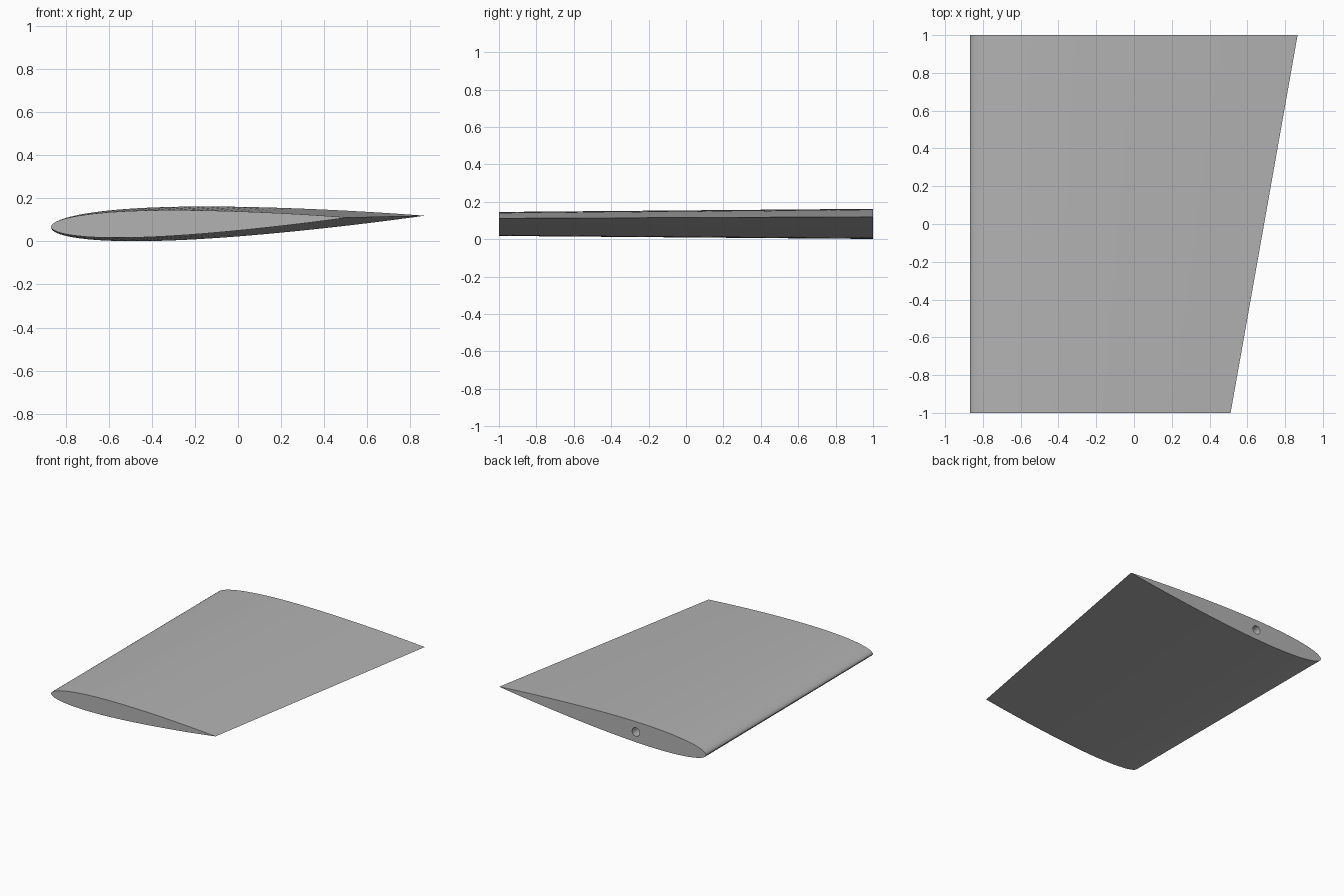
import bpy
import bmesh
import math

if "Cube" in bpy.data.objects:
    bpy.data.objects.remove(bpy.data.objects["Cube"], do_unlink=True)

grey = bpy.data.materials.new("light_grey")
grey.use_nodes = True
colour = (0.45, 0.45, 0.45, 1)
grey.diffuse_color = colour
grey.node_tree.nodes["Principled BSDF"].inputs["Base Color"].default_value = colour

STEPS = 40
THICKNESS = 0.09
PITCH = math.radians(1.8)


def half_thickness(t):
    """Symmetric aerofoil with a closed trailing edge."""
    return 5 * THICKNESS * (0.2969 * math.sqrt(t) - 0.126 * t - 0.3516 * t**2
                            + 0.2843 * t**3 - 0.1036 * t**4)


def section(y, chord, nose_z):
    """Closed outline: over the top to the tail, back under to the nose."""
    points = []
    for i in range(2 * STEPS):
        a = math.pi * i / STEPS
        t = (1 - math.cos(a)) / 2
        side = 1 if i <= STEPS else -1
        u, v = t * chord, side * half_thickness(t) * chord
        if i == STEPS:
            v = 0
        points.append((-0.868 + u * math.cos(PITCH) - v * math.sin(PITCH), y,
                       nose_z + u * math.sin(PITCH) + v * math.cos(PITCH)))
    return points


def add_object(name, bm):
    bmesh.ops.recalc_face_normals(bm, faces=bm.faces)
    mesh = bpy.data.meshes.new(name)
    bm.to_mesh(mesh)
    bm.free()
    obj = bpy.data.objects.new(name, mesh)
    bpy.context.collection.objects.link(obj)
    mesh.materials.append(grey)
    return obj


# Tapered wing lofted between the tip and the root sections
bm = bmesh.new()
tip = [bm.verts.new(p) for p in section(-1, 1.38, 0.068)]
root = [bm.verts.new(p) for p in section(1, 1.735, 0.065)]
bm.faces.new(tip)
bm.faces.new(root)
for i in range(len(tip)):
    j = (i + 1) % len(tip)
    bm.faces.new((tip[i], tip[j], root[j], root[i]))
wing = add_object("wing_panel", bm)

# Blind round socket for the spar in the root face
bm = bmesh.new()
bmesh.ops.create_cone(bm, cap_ends=True, segments=32, radius1=0.032, radius2=0.032, depth=0.8)
cutter = add_object("spar_socket_cutter", bm)
cutter.rotation_euler.x = math.pi / 2
cutter.location = (-0.28, 1, 0.083)
cutter.hide_render = True

cut = wing.modifiers.new("spar_socket", "BOOLEAN")
cut.operation = "DIFFERENCE"
cut.solver = "EXACT"
cut.object = cutter
bpy.context.view_layer.update()
bpy.ops.object.select_all(action="DESELECT")
wing.select_set(True)
bpy.context.view_layer.objects.active = wing
bpy.ops.object.modifier_apply(modifier=cut.name)
bpy.data.objects.remove(cutter, do_unlink=True)
bpy.ops.object.shade_smooth_by_angle(angle=math.radians(30))
